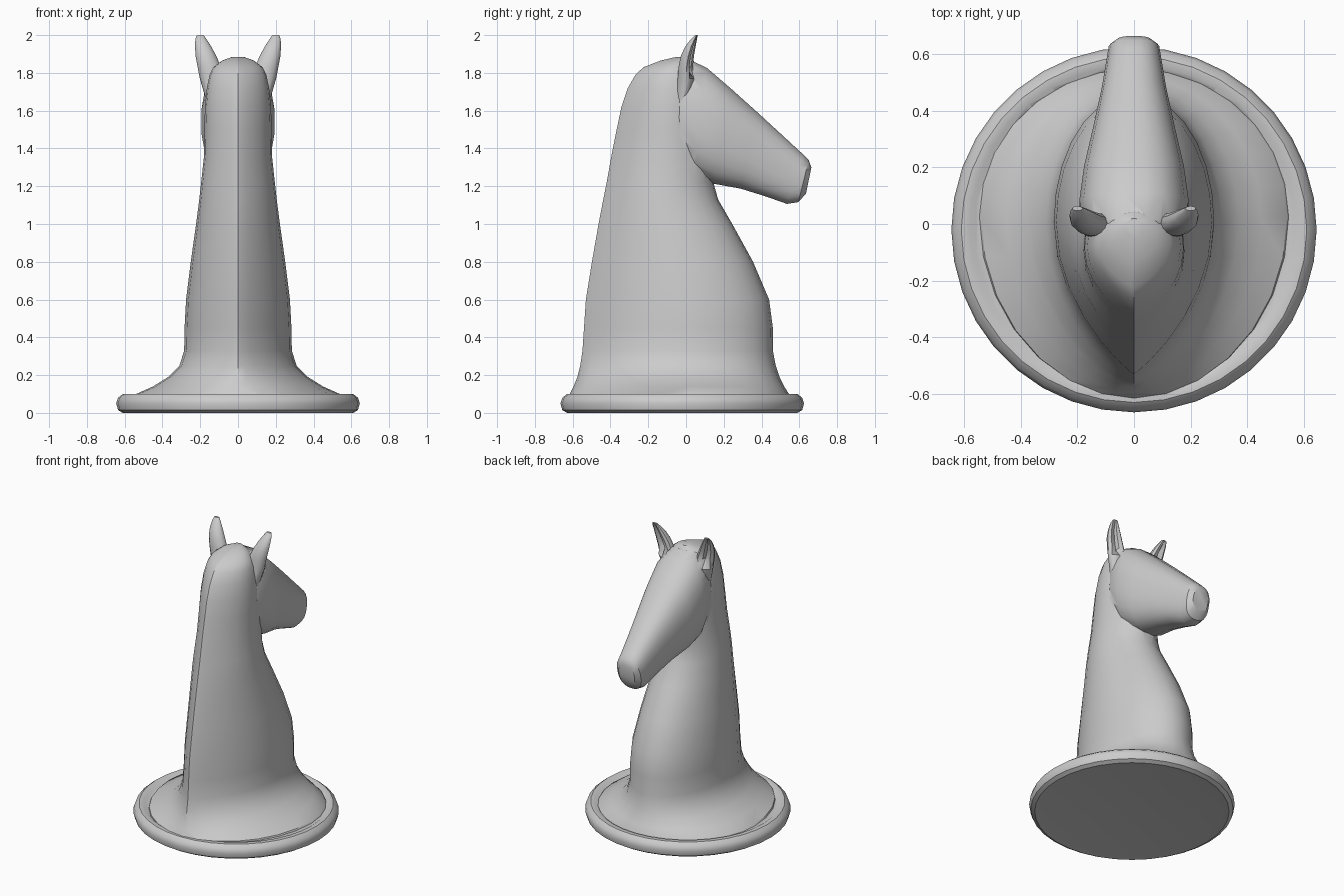
import bpy, bmesh
from math import sin, cos, pi, copysign


def loft(name, rings):
    """Closed skin through a list of equal-length point rings."""
    bm = bmesh.new()
    vs = [[bm.verts.new(p) for p in r] for r in rings]
    n = len(vs[0])
    for a, b in zip(vs, vs[1:]):
        for i in range(n):
            j = (i + 1) % n
            bm.faces.new((a[i], a[j], b[j], b[i]))
    bm.faces.new(vs[0])
    bm.faces.new(vs[-1])
    bmesh.ops.recalc_face_normals(bm, faces=bm.faces)
    me = bpy.data.meshes.new(name)
    bm.to_mesh(me)
    bm.free()
    ob = bpy.data.objects.new(name, me)
    bpy.context.collection.objects.link(ob)
    return ob


def power(v, e):
    return copysign(abs(v) ** e, v)


# Base disc with rounded rim
rim = [(0.57, 0.006), (0.61, 0.0), (0.635, 0.015), (0.645, 0.05),
       (0.635, 0.08), (0.61, 0.1), (0.58, 0.1), (0.565, 0.09)]
base = loft("base_rim", [[(r * cos(2 * pi * i / 36), -0.02 + r * sin(2 * pi * i / 36), z)
                          for i in range(36)] for r, z in rim])

# Neck: teardrop sections with a sharp mane ridge at the back
# z, half width, back y, front y, ridge sharpness
neck_sections = [
    (0.05, 0.57, -0.60, 0.56, 0.5), (0.10, 0.54, -0.615, 0.545, 0.52),
    (0.14, 0.45, -0.595, 0.52, 0.58), (0.19, 0.37, -0.575, 0.495, 0.66),
    (0.25, 0.31, -0.56, 0.475, 0.76), (0.33, 0.285, -0.548, 0.46, 0.86),
    (0.45, 0.283, -0.54, 0.46, 0.9), (0.60, 0.275, -0.53, 0.44, 0.9),
    (0.80, 0.25, -0.498, 0.355, 0.9), (1.00, 0.222, -0.463, 0.245, 0.9),
    (1.13, 0.205, -0.438, 0.17, 0.9), (1.22, 0.195, -0.42, 0.145, 0.9),
    (1.36, 0.18, -0.395, 0.14, 0.9), (1.50, 0.178, -0.367, 0.13, 0.9),
    (1.62, 0.175, -0.342, 0.12, 0.9), (1.72, 0.165, -0.308, 0.10, 0.9),
    (1.79, 0.15, -0.268, 0.08, 0.9), (1.83, 0.13, -0.225, 0.06, 0.9),
    (1.865, 0.085, -0.135, 0.04, 0.9), (1.885, 0.03, -0.05, 0.02, 0.9)]


def neck_ring(z, w, back, front, q):
    mid = back + (front - back) * 0.55
    pts = []
    for i in range(28):
        t = 2 * pi * i / 28 + pi / 2
        c, s = cos(t), sin(t)
        if s >= 0:
            pts.append((w * c, mid + (front - mid) * s, z))
        else:
            x = w * max(0, 1 - abs(s) ** 2) ** q
            pts.append((copysign(x, c), mid + (mid - back) * s, z))
    return pts


neck = loft("horse_bust", [neck_ring(*s) for s in neck_sections])

# Head: slanted sections from poll to muzzle
# top y, top z, bottom y, bottom z, half width
head_sections = [
    (-0.10, 1.86, -0.20, 1.50, 0.12), (0.02, 1.872, -0.06, 1.36, 0.175),
    (0.11, 1.83, 0.04, 1.255, 0.195), (0.24, 1.718, 0.15, 1.21, 0.178),
    (0.38, 1.592, 0.29, 1.185, 0.145), (0.52, 1.463, 0.42, 1.145, 0.115),
    (0.62, 1.37, 0.535, 1.105, 0.097), (0.65, 1.34, 0.595, 1.115, 0.09),
    (0.664, 1.30, 0.635, 1.16, 0.06)]


def head_ring(ty, tz, by, bz, w):
    pts = []
    for i in range(20):
        a = 2 * pi * (i + 0.5) / 20
        k = power(sin(a), 0.8)
        pts.append((w * power(cos(a), 0.8),
                    (ty + by) / 2 + k * (ty - by) / 2,
                    (tz + bz) / 2 + k * (tz - bz) / 2))
    return pts


head = loft("head", [head_ring(*s) for s in head_sections])

# Ears: tapered and hollowed towards the front
# z, centre x, centre y, radius x, radius y
ear_sections = [
    (1.66, 0.12, -0.02, 0.05, 0.04), (1.77, 0.14, 0.0, 0.062, 0.045),
    (1.83, 0.152, 0.003, 0.062, 0.044), (1.89, 0.17, 0.012, 0.055, 0.04),
    (1.94, 0.185, 0.027, 0.043, 0.032), (1.98, 0.197, 0.045, 0.029, 0.018),
    (2.00, 0.20, 0.055, 0.018, 0.008)]


def ear_ring(side, k, z, cx, cy, rx, ry):
    pts = []
    for i in range(14):
        a = 2 * pi * i / 14
        dent = 1.0
        if 2 <= k <= 5:
            dent = 1 - 1.15 * max(0, cos(a - 1.2)) ** 5
        pts.append((side * (cx + rx * cos(a) * dent), cy + ry * sin(a) * dent, z))
    return pts


ears = [loft("ear", [ear_ring(s, k, *e) for k, e in enumerate(ear_sections)])
        for s in (-1, 1)]

# Fuse all parts into one clean skin
bpy.context.view_layer.objects.active = neck
neck.select_set(True)
for part in [head, *ears, base]:
    mod = neck.modifiers.new("fuse", 'BOOLEAN')
    mod.operation = 'UNION'
    mod.solver = 'EXACT'
    mod.object = part
    bpy.ops.object.modifier_apply(modifier=mod.name)
    bpy.data.objects.remove(part)
bpy.ops.object.shade_smooth_by_angle(angle=0.6)
